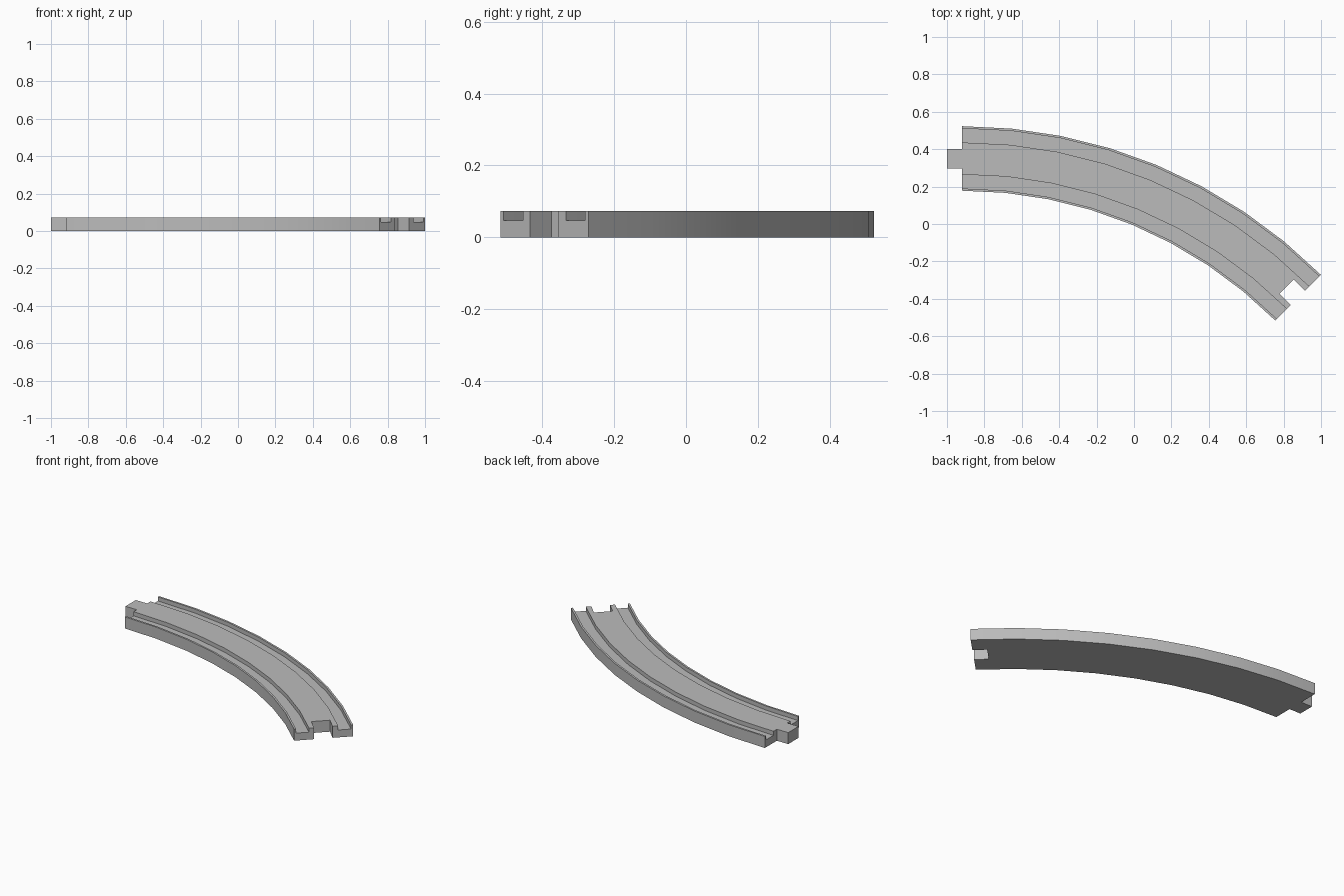
import bpy, bmesh, math
from mathutils import Matrix

if "Cube" in bpy.data.objects:
    bpy.data.objects.remove(bpy.data.objects["Cube"])

CX, CY = -0.92, -2.192          # centre of the curve
H, G = 0.073, 0.047             # deck height, groove floor
R0, R1 = 2.370, 2.715           # inner and outer radius
T0, T1 = 2.490, 2.594           # tab edges
ANGLE, STEPS = math.radians(45), 8

grey = bpy.data.materials.new("grey plastic")
grey.diffuse_color = (0.5, 0.5, 0.5, 1)
grey.use_nodes = True
grey.node_tree.nodes["Principled BSDF"].inputs["Base Color"].default_value = grey.diffuse_color

# Cross-section as (radius, height): flat base, two wheel grooves in the top
section = [(R0, 0), (T0, 0), (T1, 0), (R1, 0), (R1, H), (2.703, H),
           (2.703, G), (2.628, G), (2.628, H), (T1, H), (T0, H),
           (2.457, H), (2.457, G), (2.382, G), (2.382, H), (R0, H)]
caps = [[0, 1, 10, 11, 12, 13, 14, 15], [1, 2, 9, 10], list(range(2, 10))]

# Sweep the section along the arc
bm = bmesh.new()
rings = []
for i in range(STEPS + 1):
    a = ANGLE * i / STEPS
    rings.append([bm.verts.new((CX + r * math.sin(a), CY + r * math.cos(a), z))
                  for r, z in section])
n = len(section)
for p, q in zip(rings, rings[1:]):
    for j in range(n):
        k = (j + 1) % n
        bm.faces.new((p[j], p[k], q[k], q[j]))
start_caps = [bm.faces.new([rings[0][j] for j in c]) for c in caps]
for c in caps:
    bm.faces.new([rings[-1][j] for j in reversed(c)])
bmesh.ops.recalc_face_normals(bm, faces=bm.faces)

# Connector tab pulled out of the start
tab = bmesh.ops.extrude_discrete_faces(bm, faces=[start_caps[1]])["faces"][0]
bmesh.ops.translate(bm, verts=tab.verts, vec=(-0.08, 0, 0))
bmesh.ops.recalc_face_normals(bm, faces=bm.faces)
mesh = bpy.data.meshes.new("curved_track")
bm.to_mesh(mesh)
bm.free()
track = bpy.data.objects.new("curved_track", mesh)
bpy.context.collection.objects.link(track)
mesh.materials.append(grey)

# Connector notch cut into the far end
bm = bmesh.new()
bmesh.ops.create_cube(bm, size=1)
rm = (2.486 + 2.595) / 2
bm.transform(Matrix.Translation((CX, CY, 0)) @ Matrix.Rotation(-ANGLE, 4, 'Z')
             @ Matrix.Translation((0, rm, H / 2))
             @ Matrix.Diagonal((0.17, 0.109, 0.3, 1)))
cut_mesh = bpy.data.meshes.new("notch_cutter")
bm.to_mesh(cut_mesh)
bm.free()
cut_mesh.materials.append(grey)
cutter = bpy.data.objects.new("notch_cutter", cut_mesh)
bpy.context.collection.objects.link(cutter)
cutter.hide_render = True
cutter.hide_set(True)
mod = track.modifiers.new("notch", 'BOOLEAN')
mod.operation, mod.solver, mod.object = 'DIFFERENCE', 'EXACT', cutter

bpy.context.view_layer.objects.active = track
track.select_set(True)
bpy.ops.object.modifier_apply(modifier="notch")
bpy.data.objects.remove(cutter)
bpy.ops.object.shade_smooth_by_angle(angle=math.radians(30))
